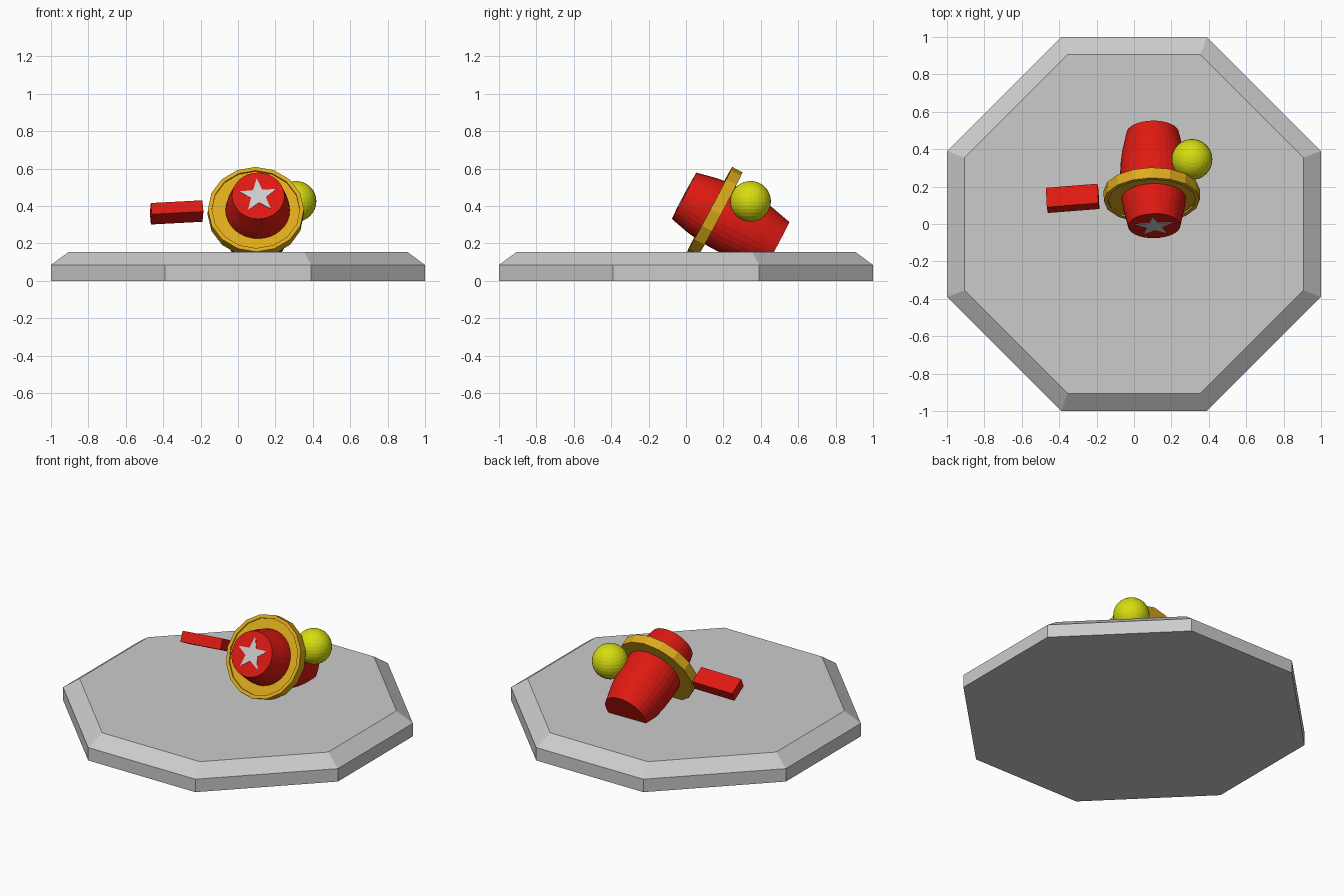
import bpy, bmesh
from math import cos, sin, pi, radians
from mathutils import Matrix, Euler, Vector

if "Cube" in bpy.data.objects:
    bpy.data.objects.remove(bpy.data.objects["Cube"])


def material(name, color):
    m = bpy.data.materials.new(name)
    m.diffuse_color = (*color, 1)
    m.use_nodes = True
    m.node_tree.nodes["Principled BSDF"].inputs["Base Color"].default_value = m.diffuse_color
    return m


RED = material("red", (0.73, 0.01, 0.006))
GOLD = material("gold", (0.73, 0.41, 0.012))
LIME = material("lime", (0.67, 0.72, 0.005))
WHITE = material("white", (0.9, 0.9, 0.9))


def add(name, bm, mat=None, matrix=Matrix()):
    bmesh.ops.recalc_face_normals(bm, faces=bm.faces)
    me = bpy.data.meshes.new(name)
    bm.to_mesh(me)
    bm.free()
    ob = bpy.data.objects.new(name, me)
    bpy.context.collection.objects.link(ob)
    ob.matrix_world = matrix
    if mat:
        me.materials.append(mat)
    return ob


def loft(loops):
    """Skin a stack of equal-length point loops and cap both ends."""
    bm = bmesh.new()
    rings = [[bm.verts.new(p) for p in loop] for loop in loops]
    n = len(rings[0])
    for a, b in zip(rings, rings[1:]):
        for i in range(n):
            j = (i + 1) % n
            bm.faces.new((a[i], a[j], b[j], b[i]))
    bm.faces.new(rings[0])
    bm.faces.new(rings[-1])
    return bm


def lathe(profile, sides):
    return loft([[(r * cos(2 * pi * i / sides), r * sin(2 * pi * i / sides), z)
                  for i in range(sides)] for r, z in profile])


def octagon(a, b, z):
    quarter = [(a, b), (b, a)]
    pts = []
    for k in range(4):
        rot = Matrix.Rotation(k * pi / 2, 2)
        pts += [(*(rot @ Vector(p)), z) for p in quarter]
    return pts


# Chamfered eight-sided base
add("base", loft([octagon(1, 0.39, 0), octagon(1, 0.39, 0.085),
                  octagon(0.905, 0.355, 0.155)]))

# Tilted barrel: local z points out of the front cap
tilt = Matrix.Translation((0.108, -0.01, 0.455)) @ \
    Euler((radians(62), 0, radians(1))).to_matrix().to_4x4()
barrel = [(0.14, 0), (0.165, -0.11), (0.174, -0.18), (0.178, -0.25), (0.178, -0.31),
          (0.174, -0.38), (0.165, -0.45), (0.14, -0.563)]
add("barrel", lathe(barrel, 32), RED, tilt)

# Wide flat brim with a shallow recess in front
brim = [(0.17, -0.165), (0.235, -0.165), (0.235, -0.155), (0.257, -0.155),
        (0.257, -0.217), (0.17, -0.217)]
add("brim", lathe(brim, 16), GOLD, tilt @ Matrix.Translation((-0.01, 0, 0)))

# Star on the front cap
star = []
for i in range(10):
    r = 0.105 if i % 2 == 0 else 0.042
    a = radians(94 + 36 * i)
    star.append((r * cos(a), r * sin(a)))
add("star", loft([[(x, y, z) for x, y in star] for z in (-0.004, 0.003)]), WHITE, tilt)

# Ball on the right
bm = bmesh.new()
bmesh.ops.create_uvsphere(bm, u_segments=32, v_segments=16, radius=0.109)
add("ball", bm, LIME, Matrix.Translation((0.31, 0.345, 0.425)))

# Loose block on the left
bm = bmesh.new()
bmesh.ops.create_cube(bm, size=1)
bmesh.ops.scale(bm, vec=(0.277, 0.117, 0.068), verts=bm.verts)
add("block", bm, RED, Matrix.Translation((-0.328, 0.137, 0.366)) @
    Euler((radians(-28), radians(-3), radians(4.5))).to_matrix().to_4x4())
